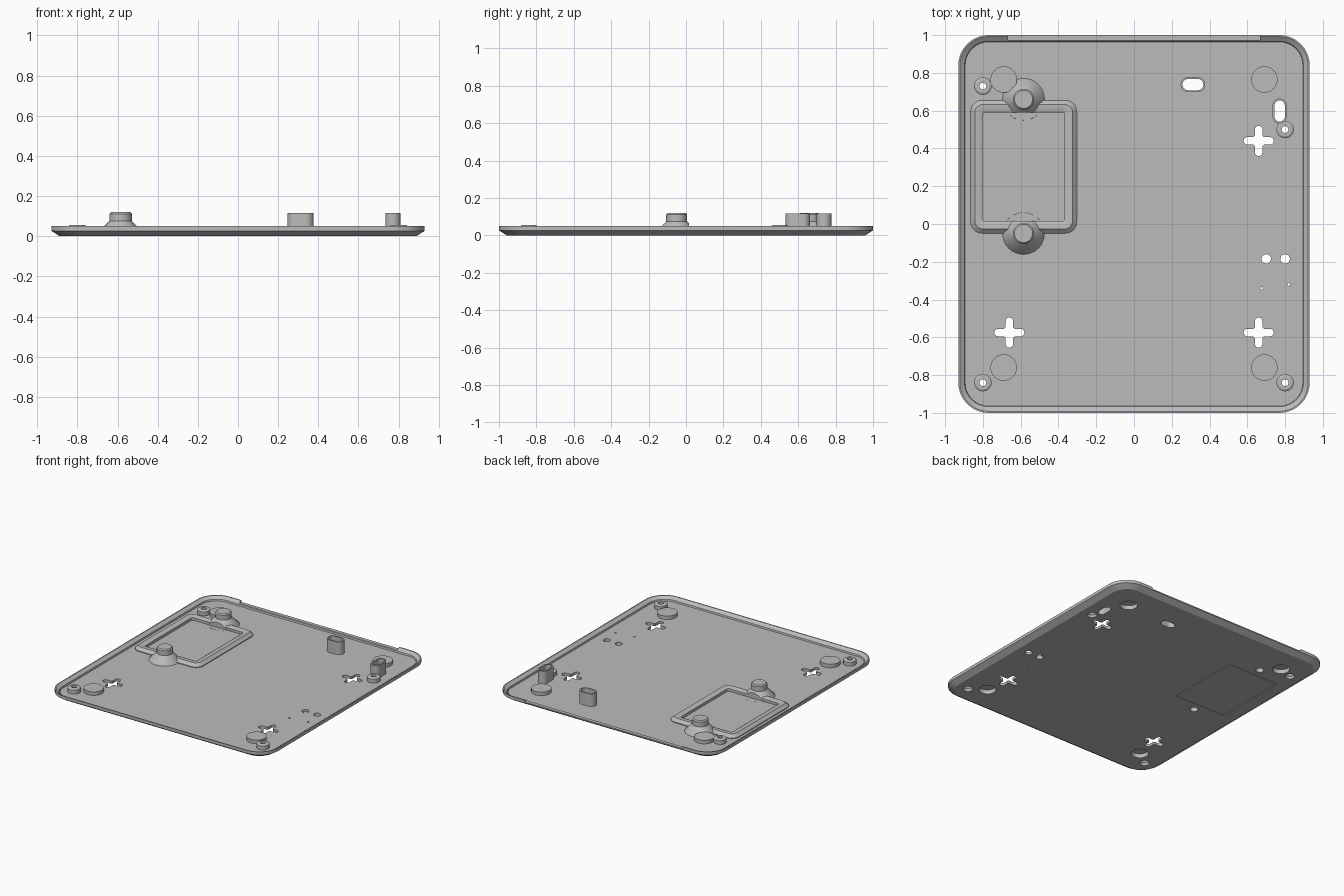
import bpy, bmesh, math
from math import sin, cos, pi

if "Cube" in bpy.data.objects:
    bpy.data.objects.remove(bpy.data.objects["Cube"])

grey = bpy.data.materials.new("plain grey")
grey.use_nodes = True
colour = (0.5, 0.5, 0.5, 1)
grey.diffuse_color = colour
grey.node_tree.nodes["Principled BSDF"].inputs["Base Color"].default_value = colour

FLOOR = 0.02
SINK = FLOOR - 0.004          # raised parts start slightly inside the floor


def rrect(cx, cy, w, h, r, steps=10):
    """Rounded rectangle outline; also gives slots and circles."""
    pts = []
    for k, (sx, sy) in enumerate(((1, 1), (-1, 1), (-1, -1), (1, -1))):
        for i in range(steps + 1):
            a = (k + i / steps) * pi / 2
            pts.append((cx + sx * (w / 2 - r) + r * cos(a),
                        cy + sy * (h / 2 - r) + r * sin(a)))
    return pts


def circle(cx, cy, r):
    return rrect(cx, cy, 2 * r, 2 * r, r, 8)


def cross(cx, cy, reach=0.08, half=0.02):
    """Plus-shaped outline with round arm ends."""
    pts = []
    for k in range(4):
        c, s = round(cos(k * pi / 2)), round(sin(k * pi / 2))
        arm = [(reach - half + half * cos(a), half * sin(a))
               for a in (pi * (i / 8 - 0.5) for i in range(9))]
        arm += [(half + 0.008, half), (half, half + 0.008)]
        pts += [(cx + c * x - s * y, cy + s * x + c * y) for x, y in arm]
    return pts


def loft(bm, rings, closed=False):
    """Skin a stack of (outline, z) rings, capped or joined end to end."""
    rows = [[bm.verts.new((x, y, z)) for x, y in pts] for pts, z in rings]
    n = len(rows[0])
    pairs = list(zip(rows, rows[1:])) + ([(rows[-1], rows[0])] if closed else [])
    for a, b in pairs:
        for i in range(n):
            j = (i + 1) % n
            bm.faces.new((a[i], a[j], b[j], b[i]))
    if not closed:
        bm.faces.new(rows[0])
        bm.faces.new(rows[-1])


def turned(bm, x, y, profile):
    loft(bm, [(circle(x, y, r), z) for r, z in profile])


def make(name, bm):
    bmesh.ops.remove_doubles(bm, verts=bm.verts, dist=1e-5)
    bmesh.ops.recalc_face_normals(bm, faces=bm.faces)
    mesh = bpy.data.meshes.new(name)
    bm.to_mesh(mesh)
    bm.free()
    mesh.materials.append(grey)
    ob = bpy.data.objects.new(name, mesh)
    bpy.context.collection.objects.link(ob)
    return ob


# Layout
feet = [(x, y) for x in (-0.69, 0.69) for y in (-0.76, 0.765)]
screws = [(-0.8, 0.73), (0.8, 0.5), (-0.8, -0.84), (0.8, -0.84)]
crosses = [(0.66, 0.44), (-0.66, -0.575), (0.66, -0.575)]
posts = [(-0.585, 0.66), (-0.585, -0.05)]
slots = [(0.312, 0.738, 0.13, 0.08), (0.771, 0.598, 0.075, 0.132)]
pinholes = [(0.7, -0.185, 0.025), (0.8, -0.185, 0.025),
            (0.675, -0.34, 0.007), (0.82, -0.32, 0.007)]
hatch = (-0.584, 0.303, 0.562, 0.704)


def hatch_outline(inset, r):
    x, y, w, h = hatch
    return rrect(x, y, w - 2 * inset, h - 2 * inset, r)


# Cutter holding every opening
bm = bmesh.new()
for x, y in feet:
    turned(bm, x, y, [(0.06, -0.01), (0.06, 0.032)])
for x, y in screws:
    turned(bm, x, y, [(0.034, -0.01), (0.034, 0.018), (0.018, 0.034), (0.018, 0.1)])
for x, y in posts:
    turned(bm, x, y, [(0.028, -0.01), (0.028, 0.1)])
for x, y, r in pinholes:
    turned(bm, x, y, [(r, -0.01), (r, 0.1)])
for x, y in crosses:
    loft(bm, [(cross(x, y), -0.01), (cross(x, y), 0.1)])
for x, y, w, h in slots:
    hole = rrect(x, y, w - 0.02, h - 0.02, min(w, h) / 2 - 0.01)
    loft(bm, [(hole, -0.01), (hole, 0.2)])
pocket = hatch_outline(0.066, 0.015)
loft(bm, [(pocket, FLOOR + 0.0005), (pocket, 0.2)])
# seam of the hatch on the underside
seam = [hatch_outline(d, 0.012) for d in (0.064, 0.069)]
loft(bm, [(seam[0], -0.01), (seam[0], 0.008), (seam[1], 0.008), (seam[1], -0.01)], True)
# lowered stretch of the back rim
notch = rrect(0, 1.03, 1.34, 0.13, 0.002, 1)
loft(bm, [(notch, 0.036), (notch, 0.11)])
cutter = make("cutter", bm)
cutter.hide_render = True

parts = []

# Tray plate with chamfered underside and sloped inner rim
bm = bmesh.new()
loft(bm, [(rrect(0, 0, 1.86 - 2 * d, 2 - 2 * d, 0.16 - d), z) for d, z in
          ((0.042, 0), (0, 0.027), (0, 0.05), (0.008, 0.05), (0.033, 0.032), (0.036, FLOOR))])
parts.append(make("tray_plate", bm))

# Hatch frame
bm = bmesh.new()
loft(bm, [(hatch_outline(d, r), z) for d, r, z in
          ((0, 0.06, SINK), (0, 0.06, 0.026), (0.022, 0.045, 0.046),
           (0.052, 0.025, 0.046), (0.064, 0.015, 0.04), (0.064, 0.015, SINK))], True)
parts.append(make("hatch_frame", bm))

# Flared hatch posts
for i, (x, y) in enumerate(posts):
    bm = bmesh.new()
    turned(bm, x, y, [(0.113, SINK), (0.111, FLOOR), (0.056, 0.075),
                      (0.056, 0.112), (0.048, 0.12)])
    parts.append(make(f"hatch_post_{i + 1}", bm))

# Foot pads
for i, (x, y) in enumerate(feet):
    bm = bmesh.new()
    turned(bm, x, y, [(0.07, SINK), (0.07, 0.047)])
    parts.append(make(f"foot_pad_{i + 1}", bm))

# Screw bosses
for i, (x, y) in enumerate(screws):
    bm = bmesh.new()
    turned(bm, x, y, [(0.046, SINK), (0.046, 0.05), (0.036, 0.056)])
    parts.append(make(f"screw_boss_{i + 1}", bm))

# Slot sleeves
for i, (x, y, w, h) in enumerate(slots):
    bm = bmesh.new()
    wall = rrect(x, y, w, h, min(w, h) / 2)
    loft(bm, [(wall, SINK), (wall, 0.117)])
    parts.append(make(f"slot_sleeve_{i + 1}", bm))

# Cut the openings and shade
for ob in parts:
    bpy.ops.object.select_all(action="DESELECT")
    ob.select_set(True)
    bpy.context.view_layer.objects.active = ob
    mod = ob.modifiers.new("openings", "BOOLEAN")
    mod.operation, mod.solver, mod.object = "DIFFERENCE", "EXACT", cutter
    bpy.ops.object.modifier_apply(modifier=mod.name)
    bpy.ops.object.shade_smooth_by_angle(angle=math.radians(30))
bpy.data.objects.remove(cutter)
